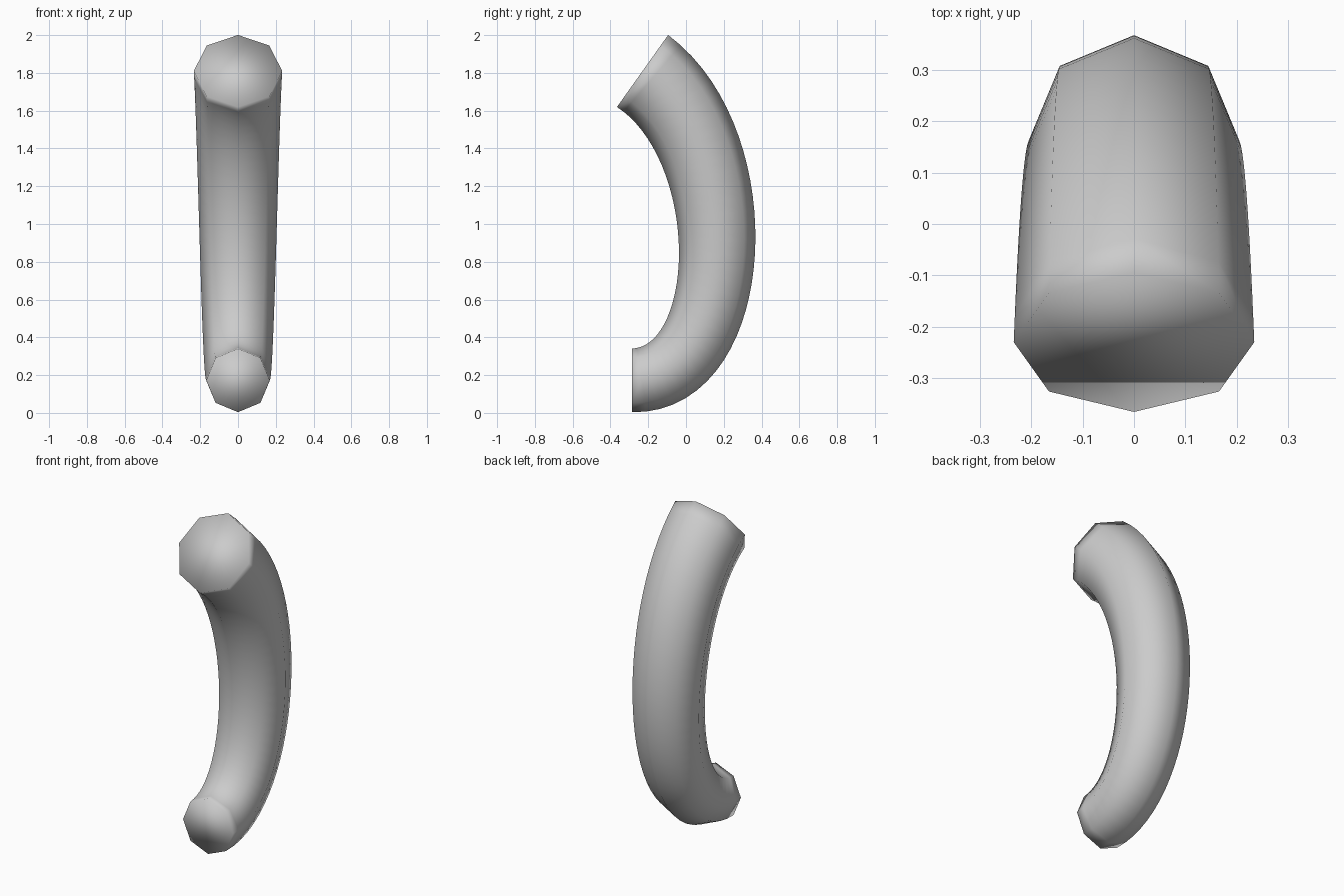
import bpy, bmesh, math
from mathutils import Vector

if "Cube" in bpy.data.objects:
    bpy.data.objects.remove(bpy.data.objects["Cube"])

SIDES, STEPS = 8, 32
R_BOTTOM, R_TOP = 0.168, 0.234
# Centre line of the handle as a cubic curve in the y-z plane
P = [Vector(p) for p in ((0, -0.287, 0.172), (0, 0.285, 0.172),
                         (0, 0.324, 1.416), (0, -0.23, 1.81))]


def centre(t):
    u = 1 - t
    return u**3 * P[0] + 3*u*u*t * P[1] + 3*u*t*t * P[2] + t**3 * P[3]


def tangent(t):
    u = 1 - t
    return (u*u*(P[1]-P[0]) + 2*u*t*(P[2]-P[1]) + t*t*(P[3]-P[2])).normalized()


# Tapered eight-sided tube swept along the centre line
bm = bmesh.new()
rings = []
for i in range(STEPS + 1):
    t = i / STEPS
    c, d = centre(t), tangent(t)
    side = Vector((1, 0, 0))
    out = side.cross(d)
    r = R_BOTTOM + (R_TOP - R_BOTTOM) * t
    ring = []
    for k in range(SIDES):
        a = 2 * math.pi * k / SIDES
        ring.append(bm.verts.new(c + r * (math.cos(a) * side + math.sin(a) * out)))
    rings.append(ring)
for lower, upper in zip(rings, rings[1:]):
    for k in range(SIDES):
        n = (k + 1) % SIDES
        bm.faces.new((lower[k], lower[n], upper[n], upper[k]))

# End caps
bm.faces.new(rings[0])
bm.faces.new(rings[-1])
bmesh.ops.recalc_face_normals(bm, faces=bm.faces)
for f in bm.faces:
    f.smooth = True

mesh = bpy.data.meshes.new("curved_handle")
bm.to_mesh(mesh)
bm.free()
grey = bpy.data.materials.new("light_grey")
grey.diffuse_color = (0.6, 0.6, 0.6, 1)
grey.use_nodes = True
grey.node_tree.nodes["Principled BSDF"].inputs["Base Color"].default_value = grey.diffuse_color
mesh.materials.append(grey)
handle = bpy.data.objects.new("curved_handle", mesh)
bpy.context.collection.objects.link(handle)
